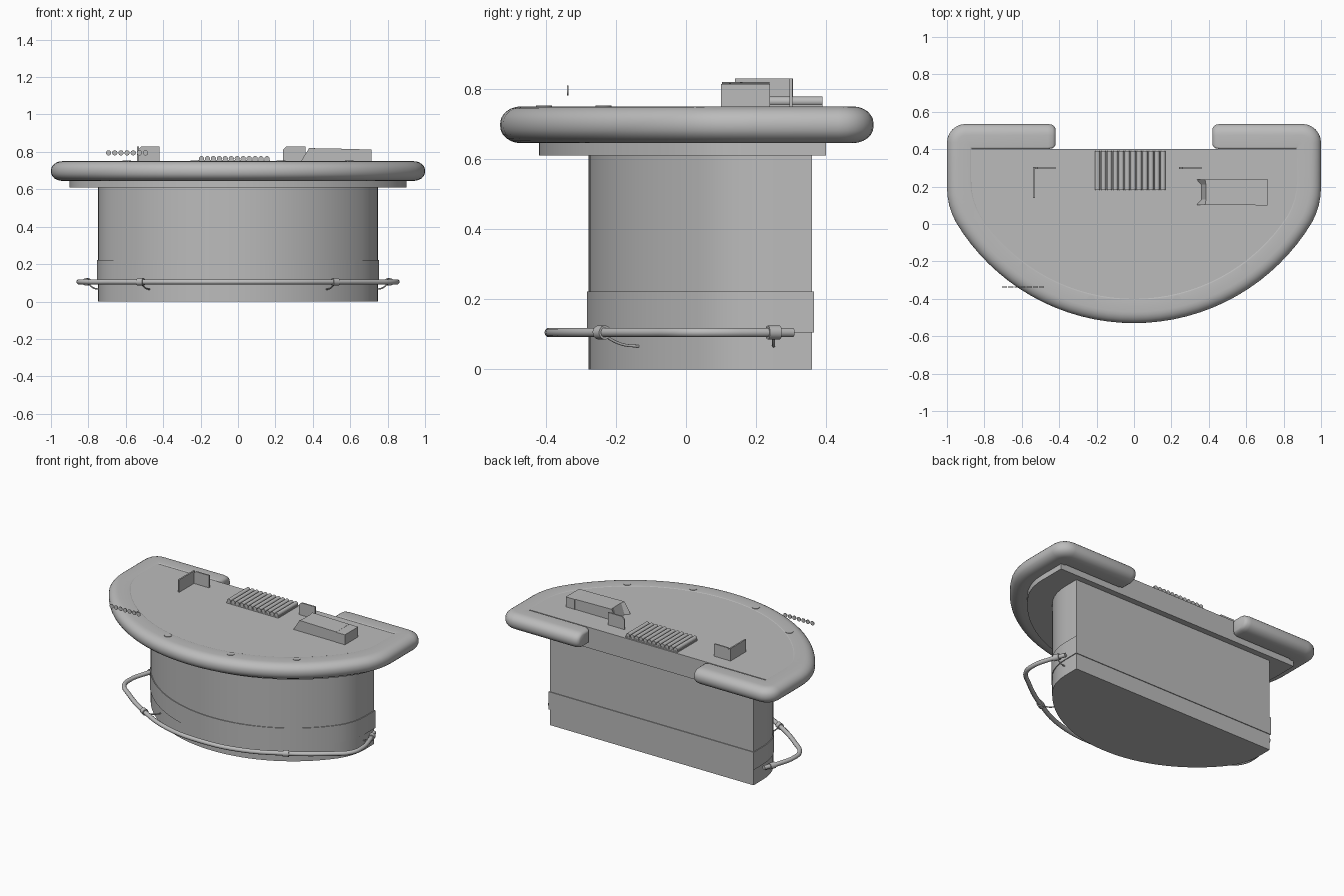
import bpy, bmesh, math
from mathutils import Vector

cube = bpy.data.objects.get("Cube")
if cube:
    bpy.data.objects.remove(cube)


def material(name, value):
    m = bpy.data.materials.new(name)
    m.use_nodes = True
    col = (value, value, value, 1)
    m.diffuse_color = col
    m.node_tree.nodes["Principled BSDF"].inputs["Base Color"].default_value = col
    return m


GREY = material("mid grey", 0.5)


def finish(name, bm, mat=GREY, smooth=True):
    bmesh.ops.remove_doubles(bm, verts=bm.verts, dist=0.0001)
    bmesh.ops.recalc_face_normals(bm, faces=bm.faces)
    me = bpy.data.meshes.new(name)
    bm.to_mesh(me)
    bm.free()
    me.materials.append(mat)
    ob = bpy.data.objects.new(name, me)
    bpy.context.collection.objects.link(ob)
    if smooth:
        bpy.ops.object.select_all(action="DESELECT")
        bpy.context.view_layer.objects.active = ob
        ob.select_set(True)
        bpy.ops.object.shade_smooth_by_angle(angle=math.radians(35))
    return ob


def half_outline(off):
    """Left half of the table edge from rear corner to front centre, inset by off."""
    x, back, rad, centre = 1 - off, 0.535 - off, 1.11 - off, 0.58
    r = max(0.1 - off, 0.002)
    pts = [(x - r + r * math.cos(a), back - r + r * math.sin(a))
           for a in [math.pi / 2 * (1 - i / 6) for i in range(7)]]
    # Softened join between straight side and round front
    start = math.acos(x / rad)
    join = Vector((x, centre - rad * math.sin(start)))
    top = join + Vector((0, 0.1))
    a0 = start + 0.1 / rad
    low = Vector((rad * math.cos(a0), centre - rad * math.sin(a0)))
    for i in range(5):
        t = i / 4
        pts.append(tuple(top * (1 - t) ** 2 + join * 2 * t * (1 - t) + low * t * t))
    for i in range(1, 17):
        a = a0 + (math.pi / 2 - a0) * i / 16
        pts.append((rad * math.cos(a), centre - rad * math.sin(a)))
    return pts


def full(pts):
    return pts + [(-x, y) for x, y in reversed(pts[:-1])]


def loft(bm, rows, closed):
    """Skin rows of points; closed joins each row into a ring."""
    vs = [[bm.verts.new(p) for p in row] for row in rows]
    for a, b in zip(vs, vs[1:]):
        n = len(a)
        for i in range(n if closed else n - 1):
            j = (i + 1) % n
            bm.faces.new((a[i], a[j], b[j], b[i]))
    bm.faces.new(vs[0])
    bm.faces.new(vs[-1])


def d_block(name, off, back, z0, z1):
    """Slab with a straight back and the round front of the table."""
    pts = [(1 - off, back)] + half_outline(off)[7:]
    bm = bmesh.new()
    loft(bm, [[(x, y, z) for x, y in full(pts)] for z in (z0, z1)], True)
    return finish(name, bm)


def prism(name, pts, place, depth):
    """Extrude a flat profile; place maps (u, v, d) to a position."""
    bm = bmesh.new()
    loft(bm, [[place(u, v, d) for u, v in pts] for d in depth], True)
    return finish(name, bm, smooth=False)


def box(bm, x0, x1, y0, y1, z0, z1):
    loft(bm, [[(x0, y0, z), (x1, y0, z), (x1, y1, z), (x0, y1, z)] for z in (z0, z1)], True)


def tube(name, pts, radius):
    cu = bpy.data.curves.new(name, "CURVE")
    cu.dimensions = "3D"
    cu.bevel_depth = radius
    cu.bevel_resolution = 3
    cu.resolution_u = 5
    cu.use_fill_caps = True
    sp = cu.splines.new("BEZIER")
    sp.bezier_points.add(len(pts) - 1)
    for bp, p in zip(sp.bezier_points, pts):
        bp.co = p
        bp.handle_left_type = bp.handle_right_type = "AUTO"
    ob = bpy.data.objects.new(name, cu)
    bpy.context.collection.objects.link(ob)
    cu.materials.append(GREY)
    return ob


def cylinder(name, centre, radius, depth, axis, segs=16):
    bm = bmesh.new()
    bmesh.ops.create_cone(bm, cap_ends=True, segments=segs, radius1=radius,
                          radius2=radius, depth=depth)
    rot = Vector((0, 0, 1)).rotation_difference(Vector(axis)).to_matrix()
    bmesh.ops.rotate(bm, verts=bm.verts, matrix=rot)
    bmesh.ops.translate(bm, verts=bm.verts, vec=centre)
    return finish(name, bm)


# Pedestal, raised band and table slab
d_block("pedestal", 0.252, 0.36, 0, 0.62)
d_block("pedestal_band", 0.247, 0.365, 0.105, 0.222)
d_block("table_slab", 0.11, 0.40, 0.61, 0.748).scale.x = 0.9 / 0.89

# Padded rail: profile lofted along the table edge, with rounded arm ends
Z0, Z1, W = 0.645, 0.75, 0.135
profile = []
for cx, cz, ax, az, a0 in ((0.06, Z1 - 0.048, 0.06, 0.048, 180), (W - 0.012, Z1 - 0.012, 0.012, 0.012, 90),
                           (W - 0.012, Z0 + 0.012, 0.012, 0.012, 0), (0.06, Z0 + 0.048, 0.06, 0.048, -90)):
    for i in range(7):
        a = math.radians(a0 - 15 * i)
        profile.append((cx + ax * math.cos(a), cz + az * math.sin(a)))
columns = [full(half_outline(o)) for o, z in profile]
rows = [[(c[i][0], c[i][1], z) for c, (o, z) in zip(columns, profile)]
        for i in range(len(columns[0]))]


def arm_end(sign):
    slices = []
    for x, k in ((0.42, 0.66), (0.425, 0.8), (0.436, 0.93), (0.46, 1)):
        slices.append([(sign * x, 0.535 - W / 2 - (o - W / 2) * k,
                        (Z0 + Z1) / 2 + (z - (Z0 + Z1) / 2) * k) for o, z in profile])
    return slices


bm = bmesh.new()
loft(bm, arm_end(1) + rows + arm_end(-1)[::-1], True)
finish("padded_rail", bm)

# Foot rail with collars and curved stays
half = [(0.27, -0.355), (0.52, -0.24), (0.74, -0.09), (0.835, 0), (0.85, 0.09), (0.825, 0.2), (0.785, 0.305)]
path = [(-x, y, 0.105) for x, y in reversed(half)] + [(0, -0.39, 0.105)] + [(x, y, 0.105) for x, y in half]
tube("foot_rail", path, 0.014)
for s in (-1, 1):
    for (x, y), (tx, ty), (ex, ey) in (((0.52, -0.24), (0.86, 0.51), (0.47, -0.13)),
                                       ((0.807, 0.25), (-0.35, 0.94), (0.735, 0.25))):
        cylinder("rail_collar", (s * x, y, 0.105), 0.02, 0.036, (s * tx, ty, 0))
        mx, my = (x + ex) / 2, (y + ey) / 2
        tube("rail_stay", [(s * x, y, 0.1), (s * mx, my, 0.072), (s * ex, ey, 0.065)], 0.004)

# Chip tray with a row of chip columns
bm = bmesh.new()
box(bm, -0.21, 0.17, 0.18, 0.39, 0.747, 0.756)
finish("chip_tray", bm, smooth=False)
for i in range(12):
    cylinder("chip_column", (-0.195 + 0.0318 * i, 0.285, 0.764), 0.014, 0.208, (0, 1, 0), 12)

# Upright sign plates
bm = bmesh.new()
box(bm, -0.54, -0.53, 0.14, 0.305, 0.748, 0.83)
finish("sign_side_plate", bm, smooth=False)
for name, x0, x1 in (("sign_back_plate", -0.535, -0.42), ("discard_plate", 0.24, 0.36)):
    c = 0.018
    prism(name, [(x0, 0.748), (x1, 0.748), (x1, 0.83), (x0 + c, 0.83), (x0, 0.83 - c)],
          lambda u, v, d: (u, d, v), (0.295, 0.304))

# Card shoe: sloped body with a notched mouth, and a rear block
bm = bmesh.new()
lip = [(0.335, 0.102), (0.36, 0.13), (0.36, 0.21), (0.335, 0.238)]
base = lip + [(0.65, 0.238), (0.65, 0.102)]
crest = [(0.38, 0.102), (0.385, 0.13), (0.385, 0.21), (0.38, 0.238), (0.65, 0.238), (0.65, 0.102)]
tops = [0.82] * 4 + [0.815] * 2
loft(bm, [[(x, y, 0.748) for x, y in base], [(x, y, z) for (x, y), z in zip(crest, tops)]], True)
finish("card_shoe", bm, smooth=False)
bm = bmesh.new()
box(bm, 0.65, 0.715, 0.1, 0.24, 0.748, 0.814)
finish("card_shoe_block", bm, smooth=False)

# Betting spots on the rail, and a row of small upright discs
for s in (-1, 1):
    for x, y in ((0.595, -0.235), (0.23, -0.405)):
        cylinder("rail_spot", (s * x, y, 0.75), 0.023, 0.006, (0, 0, 1), 20)
for i in range(7):
    cylinder("hanging_disc", (-0.692 + 0.033 * i, -0.337, 0.795), 0.014, 0.004, (0, 1, 0), 14)
